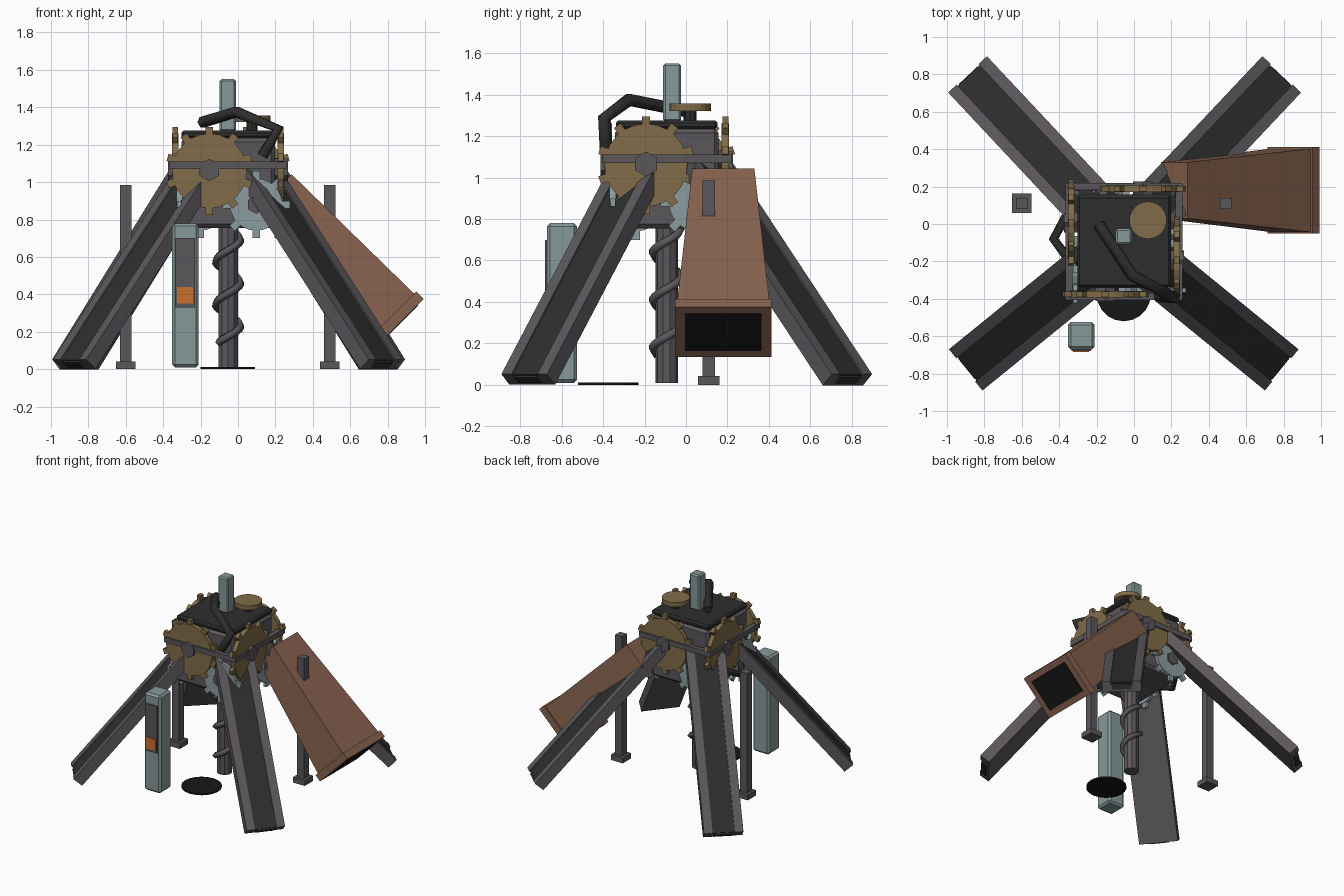
import bpy, bmesh, math
from mathutils import Vector, Matrix

if "Cube" in bpy.data.objects:
    bpy.data.objects.remove(bpy.data.objects["Cube"])

CX, CY = -0.053, -0.093  # machine axis


def mat(name, r, g, b):
    m = bpy.data.materials.new(name)
    m.diffuse_color = (r, g, b, 1)
    m.use_nodes = True
    m.node_tree.nodes["Principled BSDF"].inputs["Base Color"].default_value = m.diffuse_color
    return m


STEEL = mat("grey_steel", 0.105, 0.095, 0.105)
DARK = mat("dark_rubber", 0.027, 0.027, 0.027)
BLACK = mat("black", 0.008, 0.008, 0.008)
BRASS = mat("brass", 0.22, 0.15, 0.065)
PALE = mat("pale_steel", 0.26, 0.33, 0.35)
TEAL = mat("pale_teal", 0.24, 0.32, 0.32)
BROWN = mat("rust_brown", 0.24, 0.12, 0.076)
ORANGE = mat("orange", 0.6, 0.16, 0.025)


def finish(name, bm, m, matrix=None):
    bmesh.ops.recalc_face_normals(bm, faces=bm.faces)
    me = bpy.data.meshes.new(name)
    bm.to_mesh(me)
    bm.free()
    me.materials.append(m)
    ob = bpy.data.objects.new(name, me)
    if matrix:
        ob.matrix_world = matrix
    bpy.context.collection.objects.link(ob)
    return ob


def add_box(bm, lo, hi, matrix=Matrix()):
    size = [b - a for a, b in zip(lo, hi)]
    mid = [(a + b) / 2 for a, b in zip(lo, hi)]
    t = matrix @ Matrix.Translation(mid) @ Matrix.Diagonal((*size, 1))
    bmesh.ops.create_cube(bm, size=1, matrix=t)


def box(name, lo, hi, m, matrix=None, bevel=0):
    bm = bmesh.new()
    add_box(bm, lo, hi)
    if bevel:
        bmesh.ops.bevel(bm, geom=bm.edges[:], offset=bevel, segments=1, affect='EDGES')
    return finish(name, bm, m, matrix)


def add_cyl(bm, r, z0, z1, sides):
    bmesh.ops.create_cone(bm, cap_ends=True, segments=sides, radius1=r, radius2=r,
                          depth=z1 - z0, matrix=Matrix.Translation((0, 0, (z0 + z1) / 2)))


def cyl(name, r, z0, z1, sides, m, matrix=None):
    bm = bmesh.new()
    add_cyl(bm, r, z0, z1, sides)
    return finish(name, bm, m, matrix)


def gear(name, r, tip, teeth, depth, m, matrix):
    bm = bmesh.new()
    add_cyl(bm, r, 0, depth, 24)
    for i in range(teeth):
        add_box(bm, (r - 0.02, -0.02, 0.003), (tip, 0.02, depth - 0.003),
                Matrix.Rotation(math.pi / 2 + i * math.tau / teeth, 4, 'Z'))
    return finish(name, bm, m, matrix)


def pipe(name, pts, r, m, res=1):
    cu = bpy.data.curves.new(name, 'CURVE')
    cu.dimensions = '3D'
    cu.bevel_depth, cu.bevel_resolution, cu.use_fill_caps = r, res, True
    sp = cu.splines.new('POLY')
    sp.points.add(len(pts) - 1)
    for p, co in zip(sp.points, pts):
        p.co = (*co, 1)
    cu.materials.append(m)
    ob = bpy.data.objects.new(name, cu)
    bpy.context.collection.objects.link(ob)
    return ob


def basis(x, y, z, origin):
    return Matrix.Translation(origin) @ Matrix((x, y, z)).transposed().to_4x4()


# Housing, lid and rail around it
axis = Matrix.Translation((CX, CY, 0))
box("housing", (-0.25, -0.25, 0.755), (0.25, 0.25, 1.235), STEEL, axis, 0.02)
box("lid", (-0.25, -0.245, 1.235), (0.25, 0.245, 1.275), DARK, axis, 0.012)

# Each side: large gear, small gear, hubs and rail
for k, side in enumerate(("front", "right", "back", "left")):
    turn = axis @ Matrix.Rotation(k * math.pi / 2, 4, 'Z')

    def out(x, d, z):  # local z points outwards from this side
        return turn @ Matrix.Translation((x, -d, z)) @ Matrix.Rotation(math.pi / 2, 4, 'X')
    gear(side + "_large_gear", 0.2, 0.235, 10, 0.035, BRASS, out(-0.1, 0.265, 1.06))
    gear(side + "_small_gear", 0.14, 0.18, 8, 0.03, PALE, out(0.15, 0.245, 0.88))
    cyl(side + "_large_hub", 0.06, 0, 0.08, 6, STEEL, out(-0.1, 0.24, 1.065))
    cyl(side + "_small_hub", 0.05, 0, 0.05, 6, STEEL, out(0.15, 0.24, 0.88))
    box(side + "_rail", (-0.31, -0.312, 1.07), (0.31, -0.275, 1.11), STEEL, turn)

# Legs: channel with rails, dark inlay and a foot stud
for name, fx, fy, r0, z0 in (("front_left", -0.9, -0.78, 0.22, 1.1),
                             ("front_right", 0.79, -0.78, 0.22, 1.1),
                             ("back_left", -0.89, 0.8, 0.25, 1.13),
                             ("back_right", 0.79, 0.8, 0.25, 1.13)):
    flat = Vector((fx - CX, fy - CY, 0))
    end = Vector((fx, fy, 0.052))
    start = Vector((CX, CY, z0)) + flat.normalized() * r0
    d = (end - start).normalized()
    s = Vector((0, 0, 1)).cross(flat).normalized()
    n = d.cross(s)
    L = (end - start).length
    mtx = basis(d, s, n, start)
    bm = bmesh.new()
    add_box(bm, (0, -0.142, -0.08), (L, 0.142, -0.025))
    for sg in (-1, 1):
        ys = sorted((sg * 0.08, sg * 0.142))
        add_box(bm, (0, ys[0], -0.026), (L, ys[1], 0))
    finish(name + "_leg", bm, STEEL, mtx)
    box(name + "_leg_inlay", (0.01, -0.08, -0.03), (L - 0.004, 0.08, -0.008), DARK, mtx)
    box(name + "_foot_stud", (L - 0.01, -0.07, -0.058), (L + 0.008, 0.07, -0.015), DARK, mtx)

# Drill: column with a spiral ridge
cyl("drill_column", 0.055, 0.01, 0.8, 10, STEEL, axis)
spiral = []
for i in range(46):
    a = -math.pi * 0.8 + i * math.tau / 16
    z = 0.175 + 0.23 * (a + math.pi / 2) / math.tau
    spiral.append((CX + 0.066 * math.cos(a), CY + 0.066 * math.sin(a), z))
pipe("drill_spiral", spiral, 0.022, STEEL, 0)

# Disc on the floor
cyl("floor_disc", 0.145, 0, 0.012, 20, BLACK, Matrix.Translation((-0.055, -0.375, 0)))

# Two side posts
for name, px in (("left", -0.6), ("right", 0.49)):
    box(name + "_post", (px - 0.03, 0.08, 0), (px + 0.03, 0.14, 0.985), STEEL)
    box(name + "_post_base", (px - 0.052, 0.058, 0), (px + 0.052, 0.162, 0.042), STEEL)

# Chute: tapered duct, flange and dark mouth
u = Vector((0.7071, 0, 0.7071))    # across the mouth
w = Vector((0.7071, 0, -0.7071))   # along the duct
mouth = Vector((0.872, 0.18, 0.255))
bm = bmesh.new()
rings = []
for c, h, hy in ((Vector((0.215, 0.18, 0.972)), 0.1, 0.15), (mouth - w * 0.02, 0.155, 0.225)):
    rings.append([bm.verts.new(c + u * h * a + Vector((0, hy * b, 0)))
                  for a, b in ((1, 1), (1, -1), (-1, -1), (-1, 1))])
bm.faces.new(rings[0])
bm.faces.new(rings[1])
for i in range(4):
    j = (i + 1) % 4
    bm.faces.new((rings[0][i], rings[0][j], rings[1][j], rings[1][i]))
finish("chute", bm, BROWN)
mm = basis(u, Vector((0, 1, 0)), u.cross(Vector((0, 1, 0))), mouth)
# the flange frame's third axis points back along the duct
sgn = 1 if u.cross(Vector((0, 1, 0))).dot(w) > 0 else -1
zs = sorted((-0.055 * sgn, 0))
box("chute_flange", (-0.17, -0.232, zs[0]), (0.17, 0.232, zs[1]), BROWN, mm)
zs = sorted((-0.002 * sgn, 0.004 * sgn))
box("chute_mouth", (-0.125, -0.185, zs[0]), (0.125, 0.185, zs[1]), BLACK, mm)

# Control pillar with panel and orange screen
box("pillar", (-0.353, -0.67, 0.01), (-0.21, -0.525, 0.78), TEAL, None, 0.015)
box("pillar_panel", (-0.335, -0.679, 0.33), (-0.23, -0.669, 0.7), STEEL)
box("pillar_screen", (-0.325, -0.684, 0.35), (-0.24, -0.678, 0.44), ORANGE)

# Parts on the lid
box("top_mast", (-0.099, -0.11, 1.27), (-0.011, -0.024, 1.55), TEAL, None, 0.01)
knob = Matrix.Translation((0.075, 0.02, 0))
cyl("top_knob", 0.1, 1.322, 1.356, 24, BRASS, knob)
cyl("top_knob_shaft", 0.03, 1.26, 1.325, 8, DARK, knob)

# Hoses
pipe("top_hose", [(-0.19, 0.0, 1.32), (-0.01, -0.275, 1.375), (0.215, -0.395, 1.285),
                  (0.13, -0.385, 1.14)], 0.032, DARK, 1)
pipe("side_hose", [(-0.33, 0.1, 0.93), (-0.43, -0.08, 0.84), (-0.34, -0.2, 0.87)], 0.026, DARK, 1)
